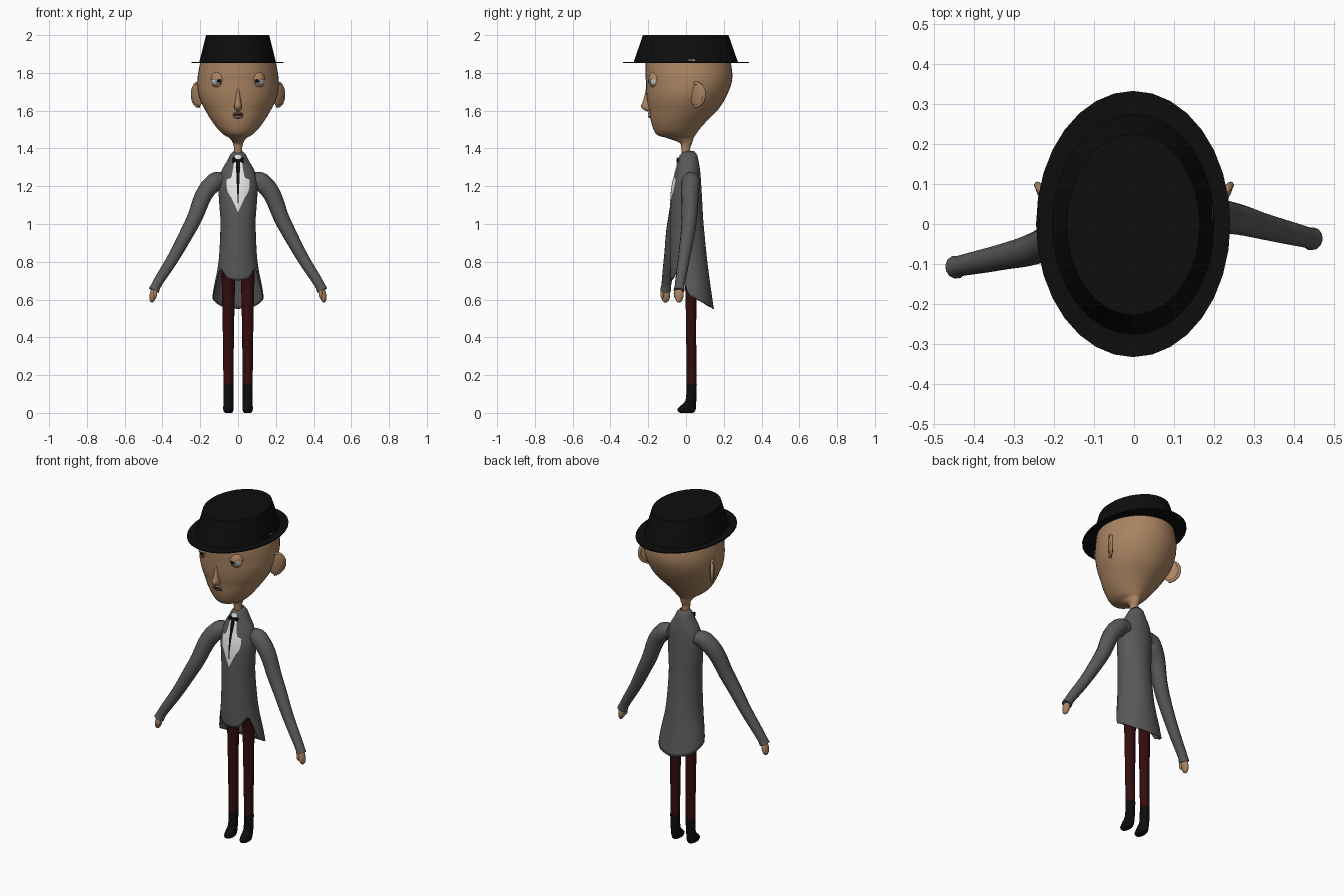
import bpy, bmesh, math
from mathutils import Vector
from mathutils.bvhtree import BVHTree

cube = bpy.data.objects.get("Cube")
if cube:
    bpy.data.objects.remove(cube, do_unlink=True)


def material(name, rgb):
    m = bpy.data.materials.new(name)
    m.use_nodes = True
    m.diffuse_color = (*rgb, 1)
    m.node_tree.nodes["Principled BSDF"].inputs["Base Color"].default_value = (*rgb, 1)
    return m


SKIN = material("tan skin", (.40, .23, .12))
COAT = material("grey cloth", (.1, .1, .1))
RED = material("dark red cloth", (.035, .004, .004))
BLACK = material("black", (.004, .004, .004))
WHITE = material("shirt white", (.8, .8, .8))
EYE = material("eye grey", (.55, .58, .6))
IRIS = material("iris blue grey", (.2, .26, .3))
LIP = material("lip brown", (.2, .13, .09))


def finish(ob, mat):
    ob.data.materials.clear()
    ob.data.materials.append(mat)
    bpy.ops.object.select_all(action='DESELECT')
    ob.select_set(True)
    bpy.context.view_layer.objects.active = ob
    bpy.ops.object.shade_smooth_by_angle(angle=math.radians(45))
    return ob


def from_bmesh(name, bm, mat):
    bmesh.ops.recalc_face_normals(bm, faces=bm.faces)
    me = bpy.data.meshes.new(name)
    bm.to_mesh(me)
    bm.free()
    ob = bpy.data.objects.new(name, me)
    bpy.context.collection.objects.link(ob)
    return finish(ob, mat)


def smooth_rows(rows, n=4):
    # Catmull-Rom refinement of a list of profile rows
    out = []
    for i in range(len(rows) - 1):
        quad = [rows[max(i - 1, 0)], rows[i], rows[i + 1], rows[min(i + 2, len(rows) - 1)]]
        for k in range(n):
            t = k / n
            out.append([.5 * (2*b + (c-a)*t + (2*a-5*b+4*c-d)*t*t + (3*b-a-3*c+d)*t**3)
                        for a, b, c, d in zip(*quad)])
    return out + [list(rows[-1])]


def lookup(rows, z):
    # rows run from high z to low z
    for a, b in zip(rows, rows[1:]):
        if z >= b[0]:
            t = min(max((a[0] - z) / (a[0] - b[0]), 0), 1)
            return [p + (q - p) * t for p, q in zip(a, b)]
    return rows[-1]


def skin_grid(bm, grid, closed=True, caps=True):
    vs = [[bm.verts.new(p) for p in ring] for ring in grid]
    n = len(vs[0])
    for a, b in zip(vs, vs[1:]):
        for i in range(n if closed else n - 1):
            j = (i + 1) % n
            bm.faces.new((a[i], a[j], b[j], b[i]))
    if caps:
        bm.faces.new(vs[0])
        bm.faces.new(vs[-1])


def oval(row, a, cx=0, z=None):
    h, rx, front, back = row
    return (cx + rx * math.cos(a), (front + back) / 2 + (back - front) / 2 * math.sin(a),
            h if z is None else z)


def loft(name, rows, mat, cx=0, seg=32, n=4):
    bm = bmesh.new()
    rows = smooth_rows(rows, n) if n > 1 else rows
    skin_grid(bm, [[oval(r, math.tau * i / seg, cx) for i in range(seg)] for r in rows])
    return from_bmesh(name, bm, mat)


def ball(name, loc, scale, mat, rot=(0, 0, 0), seg=20):
    bpy.ops.mesh.primitive_uv_sphere_add(segments=seg, ring_count=seg // 2 + 2, radius=1,
                                         location=loc, rotation=rot)
    ob = bpy.context.object
    ob.name = name
    ob.scale = scale
    return finish(ob, mat)


def tube(name, pts, mat):
    # points are (x, y, z, radius)
    cu = bpy.data.curves.new(name, 'CURVE')
    cu.dimensions = '3D'
    cu.bevel_depth = 1
    cu.bevel_resolution = 4
    cu.resolution_u = 6
    cu.use_fill_caps = True
    sp = cu.splines.new('BEZIER')
    sp.bezier_points.add(len(pts) - 1)
    for bp, p in zip(sp.bezier_points, pts):
        bp.co, bp.radius = p[:3], p[3]
        bp.handle_left_type = bp.handle_right_type = 'AUTO'
    ob = bpy.data.objects.new(name, cu)
    bpy.context.collection.objects.link(ob)
    bpy.ops.object.select_all(action='DESELECT')
    ob.select_set(True)
    bpy.context.view_layer.objects.active = ob
    bpy.ops.object.convert(target='MESH')
    return finish(bpy.context.object, mat)


def plate(name, base, rows, mat, lift):
    # thin patch laid on the front of another part; rows are (z, half width)
    me = base.data
    tree = BVHTree.FromPolygons([v.co for v in me.vertices], [p.vertices for p in me.polygons])
    grid = []
    for z, w in rows:
        ring = []
        for i in range(9):
            x = w * (i / 4 - 1)
            hit = tree.ray_cast(Vector((x, -1, z)), Vector((0, 1, 0)))[0]
            ring.append((x, (hit.y if hit else -.03) - lift, z))
        grid.append(ring)
    bm = bmesh.new()
    skin_grid(bm, grid, closed=False, caps=False)
    return from_bmesh(name, bm, mat)


# Head and neck
head = loft("head", [
    (1.87, .197, -.213, .235), (1.80, .211, -.215, .245), (1.75, .215, -.212, .242),
    (1.70, .212, -.21, .225), (1.65, .198, -.205, .2), (1.60, .172, -.195, .165),
    (1.55, .142, -.187, .115), (1.50, .105, -.172, .07), (1.47, .072, -.15, .05),
    (1.455, .045, -.1, .04), (1.43, .028, -.035, .033), (1.40, .022, -.025, .022),
    (1.34, .024, -.02, .03)], SKIN, seg=40)
loft("nose", [(1.75, .008, -.208, -.17), (1.70, .011, -.215, -.17), (1.65, .016, -.228, -.17),
              (1.625, .02, -.238, -.17), (1.605, .016, -.226, -.17), (1.595, .006, -.2, -.17)],
     SKIN, seg=16)
ball("lower_lip", (0, -.186, 1.568), (.026, .014, .009), LIP)
ball("upper_lip", (0, -.19, 1.586), (.026, .012, .006), SKIN)
plate("mouth_line", head, [(1.581, .03), (1.574, .03)], BLACK, .009)

# Eyes, lids and ears
for s, side in ((1, "left"), (-1, "right")):
    c = Vector((s * .1, -.155, 1.757))
    ball(side + "_eye", c, (.039, .039, .039), EYE)
    ball(side + "_iris", c + Vector((0, -.034, .002)), (.019, .009, .019), IRIS)
    ball(side + "_pupil", c + Vector((0, -.040, .002)), (.011, .006, .011), BLACK)
    for part, rise, sign in (("upper_lid", .007, 1), ("lower_lid", -.018, -1)):
        bm = bmesh.new()
        bmesh.ops.create_uvsphere(bm, u_segments=24, v_segments=16, radius=.045)
        bmesh.ops.bisect_plane(bm, geom=bm.verts[:] + bm.edges[:] + bm.faces[:],
                               plane_co=(0, 0, rise), plane_no=(0, 0, -sign), clear_outer=True)
        lid = from_bmesh(side + "_" + part, bm, SKIN)
        lid.location = c
        lid.scale = (1, 1, 1.3) if sign > 0 else (.93, .93, .93)
    turn = -s * math.radians(38)
    ball(side + "_ear", (s * .216, .06, 1.685), (.014, .046, .066), SKIN, (math.radians(-8), 0, turn))
    tube(side + "_ear_rim", [(s * (.207 + .034 * math.sin(a)), .045 + .052 * math.sin(a),
                              1.685 + .062 * math.cos(a), .009)
                             for a in (i * math.pi / 8 for i in range(9))], SKIN)

# Hat
loft("hat_crown", [(2, .167, -.228, .225), (1.857, .203, -.277, .275)], BLACK, cx=-.002, n=1)
loft("hat_brim", [(1.858, .243, -.333, .333), (1.852, .243, -.333, .333)], BLACK, cx=-.002, n=1)

# Coat with cutaway front and long back hem
coat_rows = smooth_rows([
    (1.385, .02, -.012, .04), (1.37, .036, -.025, .055), (1.33, .056, -.038, .064),
    (1.28, .085, -.05, .072), (1.2, .1, -.07, .078), (1.1, .096, -.078, .084),
    (1.0, .09, -.082, .09), (.8, .1, -.082, .11), (.65, .128, -.075, .13), (.54, .14, -.07, .146)])
hem = [(180, .55), (140, .565), (80, .625), (62, .77), (45, .745), (28, .71), (0, .70)]
seg, steps = 56, 40
grid = []
for k in range(steps + 1):
    ring = []
    for i in range(seg):
        a = math.tau * i / seg
        from_front = math.degrees(math.acos(max(-1, min(1, -math.sin(a)))))
        z = 1.385 - (1.385 - lookup(hem, from_front)[1]) * k / steps
        ring.append(oval(lookup(coat_rows, z), a, z=z))
    grid.append(ring)
bm = bmesh.new()
skin_grid(bm, grid, caps=False)
coat = from_bmesh("coat", bm, COAT)
thick = coat.modifiers.new("cloth", 'SOLIDIFY')
thick.thickness, thick.offset = .006, 0

# Shirt front, tie and bow
plate("shirt_front", coat, [(1.365, .012), (1.34, .02), (1.30, .025), (1.26, .032), (1.245, .037),
                            (1.235, .06), (1.20, .061), (1.17, .055), (1.14, .036), (1.10, .017),
                            (1.065, .002)], WHITE, .007)
plate("tie", coat, [(1.335, .011), (1.30, .012), (1.26, .008), (1.22, .007), (1.16, .004),
                    (1.11, .003)], BLACK, .01)
for s, side in ((1, "left"), (-1, "right")):
    bpy.ops.mesh.primitive_cone_add(vertices=12, radius1=.014, radius2=.004, depth=.028,
                                    location=(s * .014, -.044, 1.338),
                                    rotation=(0, -s * math.pi / 2, 0))
    bow = bpy.context.object
    bow.name = side + "_bow"
    bow.scale = (1, .5, 1)
    finish(bow, BLACK)

# Sleeves and hands; the shoulders are turned slightly
for s, side, depth in ((1, "left", (.03, .025, .015, -.01, -.034, -.037)),
                       (-1, "right", (.015, 0, -.06, -.085, -.105, -.108))):
    line = [(.075, 1.235, .04), (.125, 1.222, .05), (.245, 1.0, .04), (.34, .825, .032),
            (.435, .672, .026), (.446, .648, .029)]
    tube(side + "_sleeve", [(s * x, y, z, r) for (x, z, r), y in zip(line, depth)], COAT)
    y = depth[-1]
    ball(side + "_hand", (s * .45, y, .625), (.018, .024, .042), SKIN, (0, math.radians(s * -10), 0))
    ball(side + "_thumb", (s * .438, y - .018, .632), (.01, .01, .026), SKIN)

# Trousers and boots
loft("hips", [(.86, .07, -.05, .07), (.8, .085, -.055, .075), (.74, .085, -.04, .065),
              (.715, .07, -.02, .05)], RED)
for s, side in ((1, "left"), (-1, "right")):
    loft(side + "_trouser_leg", [(.78, .038, -.03, .06), (.68, .035, -.006, .057),
                                 (.45, .030, 0, .054), (.13, .026, .004, .056)], RED, cx=s * .051, seg=20)
    loft(side + "_boot", [(.15, .027, .003, .057), (.08, .026, 0, .055), (.055, .026, -.01, .054),
                          (.036, .027, -.03, .053), (.018, .027, -.046, .051),
                          (.005, .023, -.04, .044), (0, .017, -.03, .034)], BLACK, cx=s * .051, seg=20)
